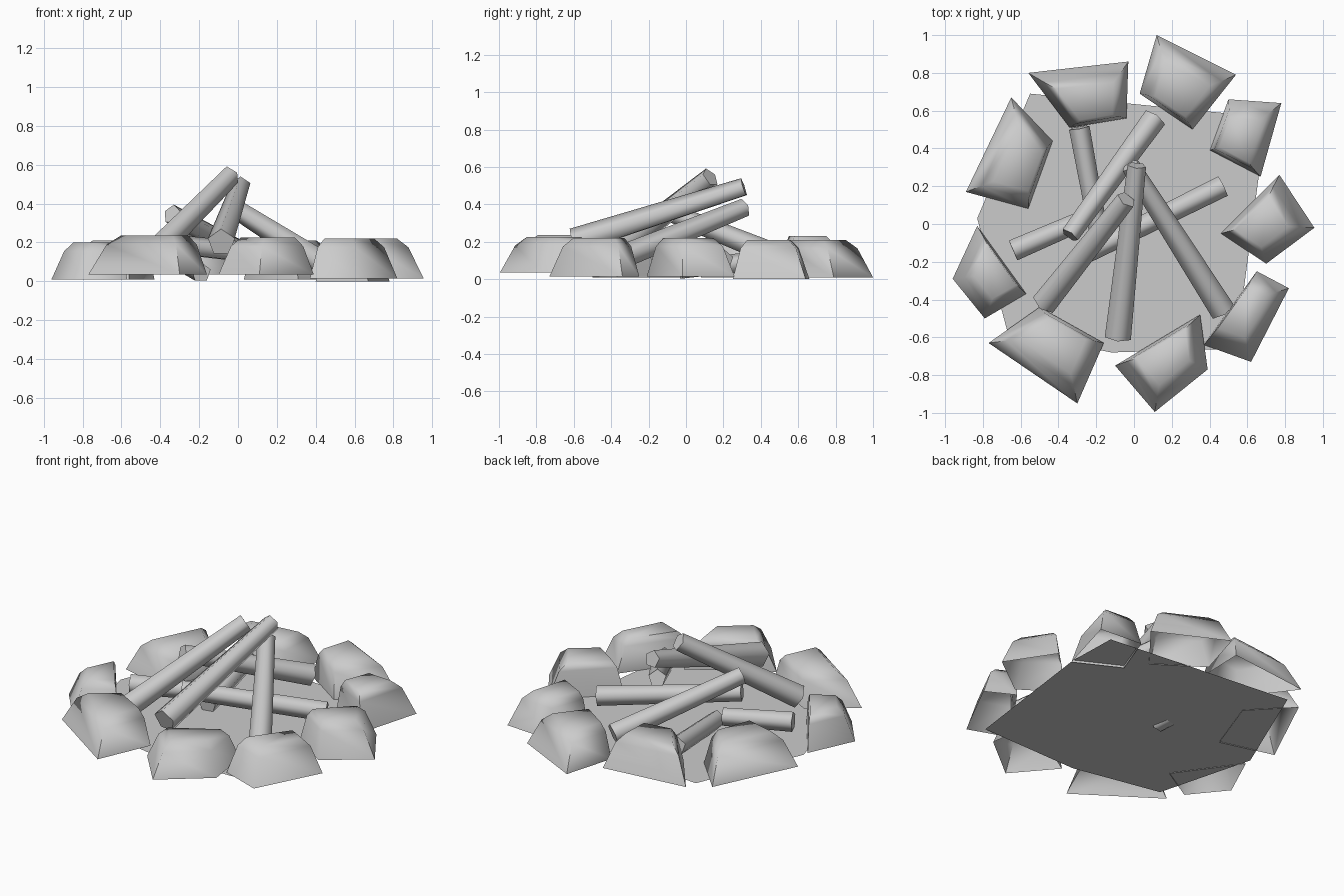
import bpy, bmesh, math
from mathutils import Vector

cube = bpy.data.objects.get("Cube")
if cube:
    bpy.data.objects.remove(cube)

grey = bpy.data.materials.new("stone_grey")
grey.use_nodes = True
grey.diffuse_color = (0.6, 0.6, 0.6, 1)
grey.node_tree.nodes["Principled BSDF"].inputs["Base Color"].default_value = (0.6, 0.6, 0.6, 1)


def loft(name, rings, open_bottom=False):
    """Skin rings of points, closing the last ring and optionally the first."""
    bm = bmesh.new()
    loops = [[bm.verts.new(p) for p in ring] for ring in rings]
    for low, high in zip(loops, loops[1:]):
        for i in range(len(low)):
            j = (i + 1) % len(low)
            bm.faces.new((low[i], low[j], high[j], high[i]))
    bm.faces.new(loops[-1])
    if not open_bottom:
        bm.faces.new(loops[0][::-1])
    bmesh.ops.recalc_face_normals(bm, faces=bm.faces[:])
    for face in bm.faces:
        if len(rings) == 1 and face.normal.z < 0:
            face.normal_flip()
    mesh = bpy.data.meshes.new(name)
    bm.to_mesh(mesh)
    bm.free()
    mesh.materials.append(grey)
    obj = bpy.data.objects.new(name, mesh)
    bpy.context.collection.objects.link(obj)
    bpy.ops.object.select_all(action='DESELECT')
    obj.select_set(True)
    bpy.context.view_layer.objects.active = obj
    bpy.ops.object.shade_smooth_by_angle(angle=math.radians(80))


def stone(name, base, corners, top):
    """Hollow boulder: steep sides, a shoulder and a flat top leaning to the fire."""
    pts = [Vector((x, y, 0)) for x, y in corners]
    mid = sum(pts, Vector()) / len(pts)
    levels = ((base, 1, 0), (top - 0.045, 0.76, 0.03), (top, 0.57, 0.05))
    loft(name, [[mid * (1 - lean) + (p - mid) * s + Vector((0, 0, z)) for p in pts]
                for z, s, lean in levels], open_bottom=True)


def log(name, low, high, r_low, r_high, sides=5):
    """Tapered five-sided stick between two points, one edge upward."""
    low, high = Vector(low), Vector(high)
    axis = (high - low).normalized()
    u = axis.cross(Vector((0, 0, 1))).normalized()
    v = u.cross(axis)
    angles = [math.pi / 2 + math.tau * i / sides for i in range(sides)]
    loft(name, [[c + (u * math.cos(a) + v * math.sin(a)) * r for a in angles]
                for c, r in ((low, r_low), (high, r_high))])


# Ash bed, a single flat sheet
bed = [(-.55, .69), (.65, .57), (.66, .25), (.54, -.66), (-.12, -.68), (-.67, -.57), (-.83, .03)]
loft("ash_bed", [[(x, y, .014) for x, y in bed]], open_bottom=True)

# Ring of stones: base height, base corners, top height
stones = [
    (.035, [(-.56, .80), (-.03, .86), (-.04, .56), (-.34, .51)], .23),
    (.01, [(.12, 1.0), (.54, .79), (.31, .50), (.03, .69)], .21),
    (0, [(.50, .66), (.78, .64), (.67, .25), (.40, .39)], .21),
    (.015, [(.77, .26), (.955, -.02), (.70, -.21), (.46, -.05)], .22),
    (.015, [(.65, -.25), (.82, -.34), (.62, -.73), (.37, -.64)], .22),
    (.035, [(.35, -.48), (.39, -.77), (.11, -.995), (-.10, -.75)], .225),
    (.035, [(-.50, -.44), (-.16, -.63), (-.30, -.95), (-.77, -.63)], .235),
    (.01, [(-.83, -.01), (-.57, -.37), (-.79, -.50), (-.96, -.29)], .20),
    (.01, [(-.65, .67), (-.43, .44), (-.56, .08), (-.89, .17)], .21),
]
for i, (base, corners, top) in enumerate(stones):
    stone(f"stone_{i + 1}", base, corners, top)

# Leaning logs
log("front_log", (-.085, -.60, .20), (.015, .31, .49), .073, .052)
log("left_log", (-.475, -.42, .11), (-.04, .13, .545), .07, .055)
log("right_log", (.47, -.46, .07), (-.02, .31, .38), .07, .052)
log("back_log", (.11, .56, .095), (-.34, -.06, .345), .066, .052)

# Lying logs
log("cross_log", (.47, .20, .10), (-.27, -.165, .18), .06, .054)
log("short_log", (-.64, -.14, .105), (-.27, .02, .10), .06, .054)
log("rear_log", (-.29, .51, .11), (-.19, -.03, .045), .058, .052)
